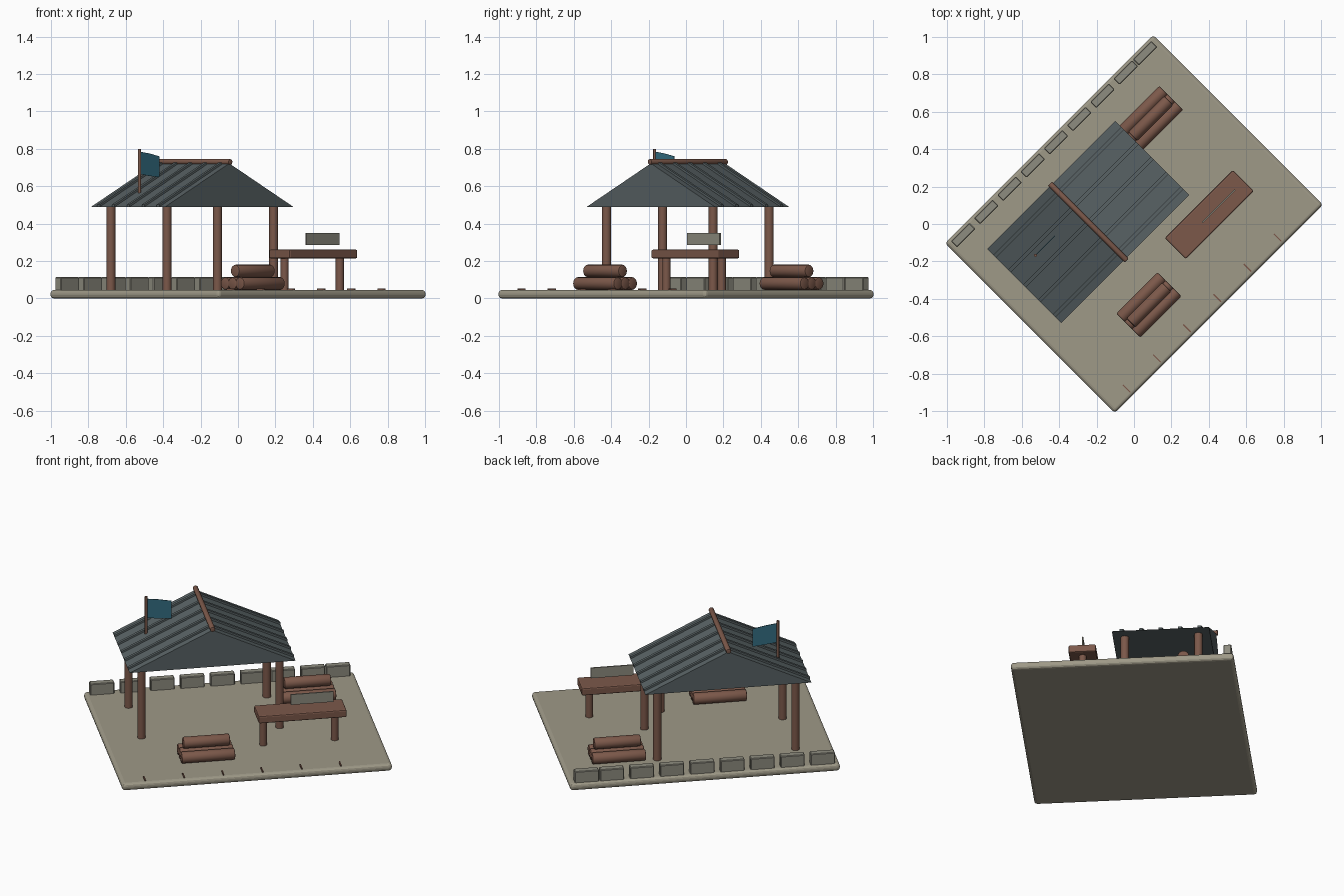
import bpy, bmesh, math
from mathutils import Matrix, Vector

if "Cube" in bpy.data.objects:
    bpy.data.objects.remove(bpy.data.objects["Cube"])

# The camp is laid out square to its own axes, then turned 45 degrees as a whole
TURN = Matrix.Rotation(math.radians(45), 4, 'Z')


def material(name, rgb):
    m = bpy.data.materials.new(name)
    m.diffuse_color = (*rgb, 1.0)
    m.use_nodes = True
    m.node_tree.nodes["Principled BSDF"].inputs["Base Color"].default_value = m.diffuse_color
    return m


SAND = material("sand", (0.345, 0.32, 0.245))
WOOD = material("wood", (0.2, 0.098, 0.068))
SLATE = material("slate", (0.098, 0.122, 0.128))
STONE = material("stone", (0.27, 0.262, 0.215))
TEAL = material("teal", (0.035, 0.16, 0.23))


def finish(name, bm, mat, smooth=False):
    bmesh.ops.recalc_face_normals(bm, faces=bm.faces[:])
    bm.transform(TURN)
    mesh = bpy.data.meshes.new(name)
    bm.to_mesh(mesh)
    bm.free()
    mesh.materials.append(mat)
    ob = bpy.data.objects.new(name, mesh)
    bpy.context.collection.objects.link(ob)
    if smooth:
        bpy.ops.object.select_all(action='DESELECT')
        ob.select_set(True)
        bpy.context.view_layer.objects.active = ob
        bpy.ops.object.shade_smooth_by_angle(angle=math.radians(40))
    return ob


def box(name, center, size, mat, bevel=0.0, segments=1):
    bm = bmesh.new()
    bmesh.ops.create_cube(bm, size=1, matrix=Matrix.Translation(center) @ Matrix.Diagonal((*size, 1)))
    if bevel:
        bmesh.ops.bevel(bm, geom=bm.edges[:], offset=bevel, segments=segments,
                        profile=0.5, affect='EDGES')
    return finish(name, bm, mat)


def rod(name, start, end, radius, mat, bevel=0.0, sides=16):
    a, b = Vector(start), Vector(end)
    d = b - a
    bm = bmesh.new()
    bmesh.ops.create_cone(bm, cap_ends=True, segments=sides, radius1=radius, radius2=radius, depth=d.length)
    if bevel:
        rims = [e for e in bm.edges if any(len(f.verts) > 4 for f in e.link_faces)]
        bmesh.ops.bevel(bm, geom=rims, offset=bevel, segments=2, profile=0.5, affect='EDGES')
    bm.transform(Matrix.Translation((a + b) / 2) @ d.to_track_quat('Z', 'Y').to_matrix().to_4x4())
    return finish(name, bm, mat, smooth=True)


def prism(name, profile, v0, v1, mat):
    """Extrude a (u, z) outline along v."""
    bm = bmesh.new()
    face = bm.faces.new([bm.verts.new((u, v0, z)) for u, z in profile])
    out = bmesh.ops.extrude_face_region(bm, geom=[face])
    bmesh.ops.translate(bm, vec=(0, v1 - v0, 0),
                        verts=[g for g in out["geom"] if isinstance(g, bmesh.types.BMVert)])
    return finish(name, bm, mat)


# Ground slab
GROUND = 0.045
box("ground_slab", (0, 0, GROUND / 2), (1.574, 1.284, GROUND), SAND, 0.018, 3)

# Shelter: four posts, solid gable roof, raised seams and ridge pole
CU, CV, EAVE, RIDGE = -0.166, 0.18, 0.49, 0.722
HU, HV = 0.484, 0.28
for su in (-1, 1):
    for sv in (-1, 1):
        u, v = CU + su * 0.403, CV + sv * 0.212
        rod("shelter_post", (u, v, GROUND - 0.01), (u, v, EAVE + 0.01), 0.024, WOOD)
prism("shelter_roof", [(CU - HU, EAVE), (CU + HU, EAVE), (CU, RIDGE)], CV - HV, CV + HV, SLATE)
for i in range(-2, 3):
    v = CV + i * 0.1125
    for s in (-1, 1):
        prism("roof_seam", [(CU + s * HU, EAVE), (CU + s * HU, EAVE + 0.012),
                            (CU, RIDGE + 0.012), (CU, RIDGE)], v - 0.01, v + 0.01, SLATE)
rod("ridge_pole", (CU, CV - 0.29, 0.73), (CU, CV + 0.29, 0.73), 0.015, WOOD, 0.003)

# Flag: pole through the roof and a drooping cloth
FU, FV = -0.491, 0.254
rod("flag_pole", (FU, FV, 0.56), (FU, FV, 0.8), 0.008, WOOD, sides=10)
prism("flag_cloth", [(FU, 0.665), (FU, 0.785), (FU + 0.075, 0.775), (FU + 0.148, 0.76),
                     (FU + 0.148, 0.648), (FU + 0.075, 0.655)], FV - 0.002, FV + 0.002, TEAL)

# Table with two legs and an upright plaque hovering over it
box("table_top", (0.32, -0.249, 0.2375), (0.514, 0.158, 0.047), WOOD, 0.008, 2)
for u in (0.1025, 0.52):
    rod("table_leg", (u, -0.25, GROUND - 0.01), (u, -0.25, 0.225), 0.022, WOOD)
box("table_plaque", (0.387, -0.252, 0.318), (0.248, 0.008, 0.065), STONE)

# Log piles: three logs below, a shorter one on top
for u, v in ((-0.25, -0.362), (0.462, 0.336)):
    for dv, z, half in ((-0.056, 0.08, 0.156), (0, 0.08, 0.156), (0.056, 0.08, 0.156), (0, 0.147, 0.136)):
        rod("log", (u - half, v + dv, z), (u + half, v + dv, z), 0.034, WOOD, 0.008)

# Row of edging stones, the last two touching
for u in [-0.688 + 0.1756 * i for i in range(8)] + [0.688]:
    box("edging_stone", (u, 0.604, 0.077), (0.14, 0.045, 0.075), STONE, 0.004)

# Small ground pegs along the open side
for i in range(6):
    box("ground_peg", (-0.65 + 0.2283 * i, -0.594, 0.046), (0.007, 0.056, 0.014), WOOD)
